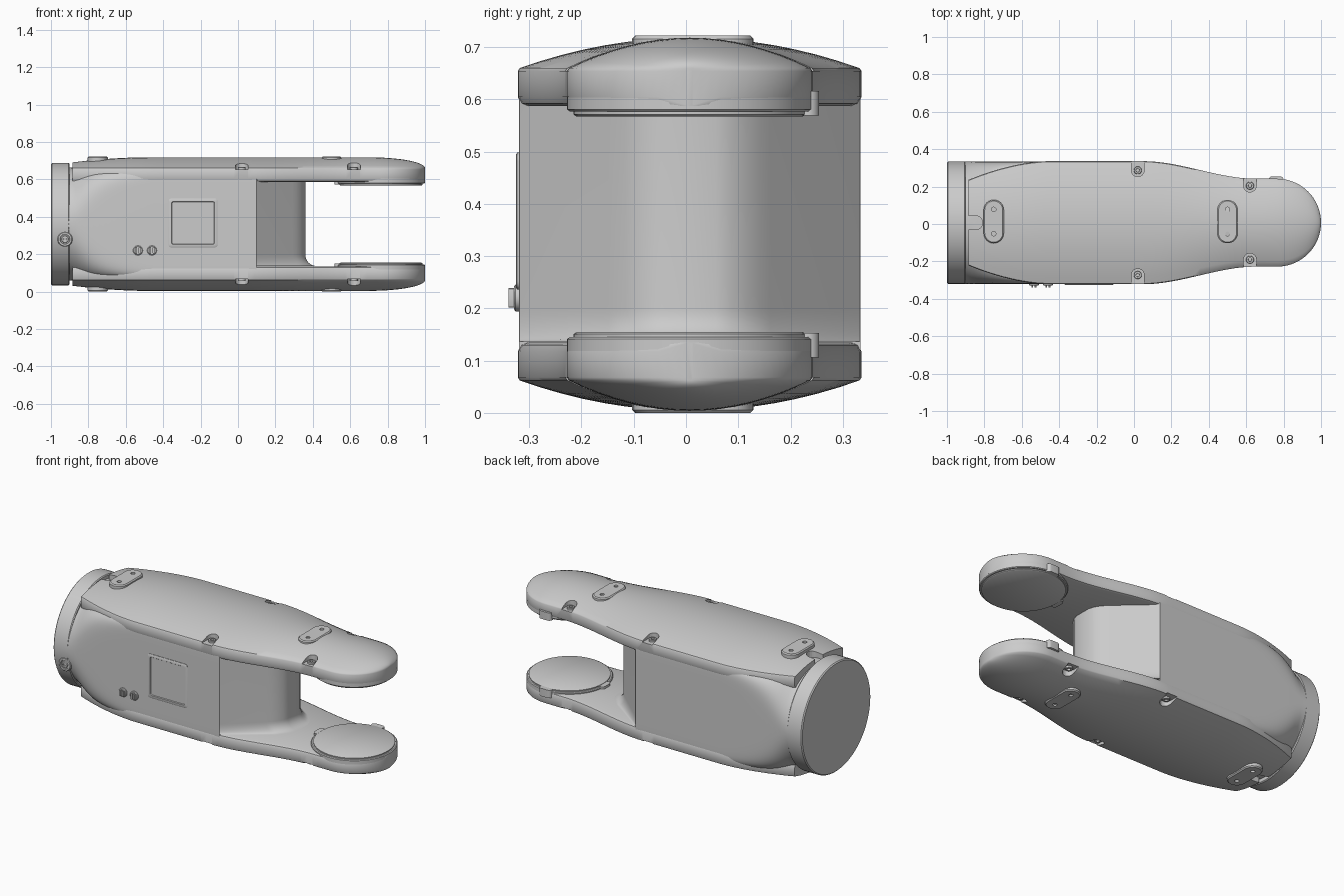
import bpy, bmesh, math
from math import sin, cos, pi, sqrt

if "Cube" in bpy.data.objects:
    bpy.data.objects.remove(bpy.data.objects["Cube"])

ORIGIN = (0, 0.007, 0.361)      # all meshes are drawn around the model's mid plane


def make(name, parts, mirror=False, cutter=None, angle=35):
    """Object from lofted parts; each part is a list of rings, capped at both ends."""
    bm = bmesh.new()
    for rings in parts:
        rows = [[bm.verts.new(p) for p in ring] for ring in rings]
        for a, b in zip(rows, rows[1:]):
            for i in range(len(a)):
                j = (i + 1) % len(a)
                bm.faces.new((a[i], a[j], b[j], b[i]))
        bm.faces.new(rows[0])
        bm.faces.new(rows[-1])
    bmesh.ops.recalc_face_normals(bm, faces=bm.faces)
    me = bpy.data.meshes.new(name)
    bm.to_mesh(me)
    bm.free()
    ob = bpy.data.objects.new(name, me)
    ob.location = ORIGIN
    bpy.context.collection.objects.link(ob)
    bpy.ops.object.select_all(action='DESELECT')
    ob.select_set(True)
    bpy.context.view_layer.objects.active = ob
    if angle:
        bpy.ops.object.shade_smooth_by_angle(angle=math.radians(angle))
    if cutter:
        m = ob.modifiers.new("pockets", 'BOOLEAN')
        m.operation, m.solver, m.object = 'DIFFERENCE', 'EXACT', cutter
    if mirror:
        m = ob.modifiers.new("other_side", 'MIRROR')
        m.use_axis = (False, False, True)
        m.use_mirror_merge = False
    return ob


def lathe(profile, c=(0, 0, 0), axis='z', n=32):
    rings = []
    for r, h in profile:
        ring = []
        for i in range(n):
            u, v = r * cos(2 * pi * i / n), r * sin(2 * pi * i / n)
            p = {'x': (h, u, v), 'y': (u, h, v), 'z': (u, v, h)}[axis]
            ring.append(tuple(a + b for a, b in zip(c, p)))
        rings.append(ring)
    return rings


def stadium(cx, cy, r, dx, dy, n=12):
    a0, pts = math.atan2(dy, dx), []
    for s in (1, -1):
        for i in range(n + 1):
            a = a0 - pi / 2 + pi * i / n
            pts.append((cx + s * (dx + r * cos(a)), cy + s * (dy + r * sin(a))))
    return pts


def prism(outline, *levels):
    return [[(x, y, z) for x, y in outline] for z in levels]


def round_rect(cx, cz, h, r, y):
    pts = []
    for k in range(4):
        sx, sz = ((1, 1), (-1, 1), (-1, -1), (1, -1))[k]
        for i in range(6):
            a = pi / 2 * (k + i / 5)
            pts.append((cx + sx * (h - r) + r * cos(a), y, cz + sz * (h - r) + r * sin(a)))
    return pts


# collar
make("collar", [lathe([(.321, -1), (.327, -.994), (.327, -.905), (.322, -.9)], axis='x', n=96)])

# body: round neck blending to a square housing
rings = []
for x in [-.94] + [-.9 + .45 * i / 14 for i in range(15)] + [-.2, .1]:
    t = min(max((x + .9) / .45, 0), 1)
    e = 2 / (2 + 16 * t ** 1.5)
    h = .302 - .01 * t
    ring = []
    for i in range(96):
        a = 2 * pi * (i + .5) / 96
        c, s = cos(a), sin(a)
        ring.append((x, math.copysign(.327 * abs(c) ** e, c), math.copysign(h * abs(s) ** e, s)))
    rings.append(ring)
make("body", [rings], angle=40)

# core between the arms, flared at its foot
half = [(0, .326), (.1, .326), (.29, .155), (.312, .134), (.333, .109), (.35, .08), (.36, .05)]
plan = half + [(x, -y) for x, y in reversed(half)]
core = []
levels = [(.06 * (1 - sin(a)), -.224 + .06 * (1 - cos(a))) for a in [pi / 2 * i / 8 for i in range(9)]]
for e, z in levels + [(0, .24)]:
    core.append([(x + e * (1 - (abs(y) / .326) ** 4), y, z) for x, y in plan])
make("core", [core])


# arms with crowned covers
def width(x):
    if x < -.45:
        return .329 - .1 * ((-.45 - x) / .435) ** 1.8
    if x > .765:
        return max(sqrt(max(.235 ** 2 - (x - .765) ** 2, 0)), .006)
    t = min(max((x - .05) / .6, 0), 1)
    return .329 - .094 * t * t * (3 - 2 * t)


def crown(x):
    if x < -.5:
        return 1 - .45 * ((-.5 - x) / .385) ** 1.7
    return sqrt(max(1 - ((x - .7) / .3) ** 2, 0)) if x > .7 else 1


stations = [-.885 + 1.65 * i / 44 for i in range(45)]
stations += [.765 + .235 * sin(pi / 2 * i / 18) for i in range(1, 19)]
arm = []
for x in stations:
    w = width(x)
    r = min(.018, w * .3)
    sec = [(-(w - r), .226), (-(w - .3 * r), .226 + .3 * r), (-w, .226 + r)]
    top = [(-w, .293), (-w + min(.004, w * .2), .299)]
    wi = w - min(.004, w * .2)
    top += [(wi * u, .299 + .058 * crown(x) * (1 - u * u)) for u in [-1 + i / 8 for i in range(1, 16)]]
    top += [(-y, z) for y, z in reversed(top[:2])]
    sec += top + [(-y, z) for y, z in reversed(sec)]
    arm.append([(x, y, z) for y, z in sec])

pockets, screws = [], []
screw = [(.001, .002), (.009, .002), (.010, .012), (.019, .012), (.021, .010), (.021, -.005)]
for s in (1, -1):
    for x, y in ((.02, .28), (.62, .198)):
        pockets.append(prism(stadium(x, s * (y + .05), .034, 0, .05), .293, .40))
        screws.append(lathe(screw, (x, s * y, .293), n=24))
pockets.append(prism(stadium(-.90, 0, .036, .055, 0), .285, .40))
screws.append(lathe(screw, (-.845, 0, .285), n=24))
cut = make("pocket_cutter", pockets, angle=0)
cut.hide_render = True
cut.hide_set(True)
make("arms", [arm], mirror=True, cutter=cut)
make("arm_screws", screws, mirror=True)

# raised pads with two holes each
holes = [lathe([(.012, .345), (.012, .40)], (x, y + .006, 0), n=20)
         for x in (-.75, .5) for y in (-.065, .065)]
hole_cut = make("pad_hole_cutter", holes, angle=0)
hole_cut.hide_render = True
hole_cut.hide_set(True)
pads = []
for x in (-.75, .5):
    rings = prism(stadium(x, .006, .054, 0, .062), .31, .355)
    rings += prism(stadium(x, .006, .048, 0, .062), .361)
    pads.append(rings)
make("pads", pads, mirror=True, cutter=hole_cut)

# round joint discs on the inner faces of the arm tips
disc = [(.001, .206), (.216, .206), (.222, .210), (.222, .216), (.230, .216), (.2345, .220), (.2345, .25)]
make("joint_discs", [lathe(disc, (.765, 0, 0), n=72)], mirror=True)
make("joint_clips", [prism(stadium(.76, .228, .02, .02, 0), .208, .255),
                     prism(stadium(.535, 0, .02, 0, .02), .212, .24)], mirror=True)

# square front panel with raised frame
panel = [round_rect(-.24, .006, h, r, y) for h, r, y in
         ((.131, .016, -.32), (.131, .016, -.330), (.128, .014, -.332),
          (.115, .010, -.332), (.112, .008, -.3275))]
make("front_panel", [panel])

# two slotted buttons on the front
buttons = []
for x in (-.535, -.46):
    buttons.append(lathe([(.026, -.31), (.026, -.333), (.022, -.336), (.001, -.336)], (x, 0, -.141), 'y', 24))
    for dx in (-.009, .009):
        bar = stadium(x + dx, -.141, .005, 0, .014, 5)
        buttons.append([[(u, y, v) for u, v in bar] for y in (-.33, -.347)])
make("buttons", buttons)

# round plug on the collar
plug = [(.04, -.29), (.04, -.322), (.036, -.326), (.027, -.326), (.025, -.321), (.019, -.321),
        (.017, -.328), (.008, -.328), (.007, -.322), (.001, -.322)]
make("collar_plug", [lathe(plug, (-.925, 0, -.081), 'y', 32)])
